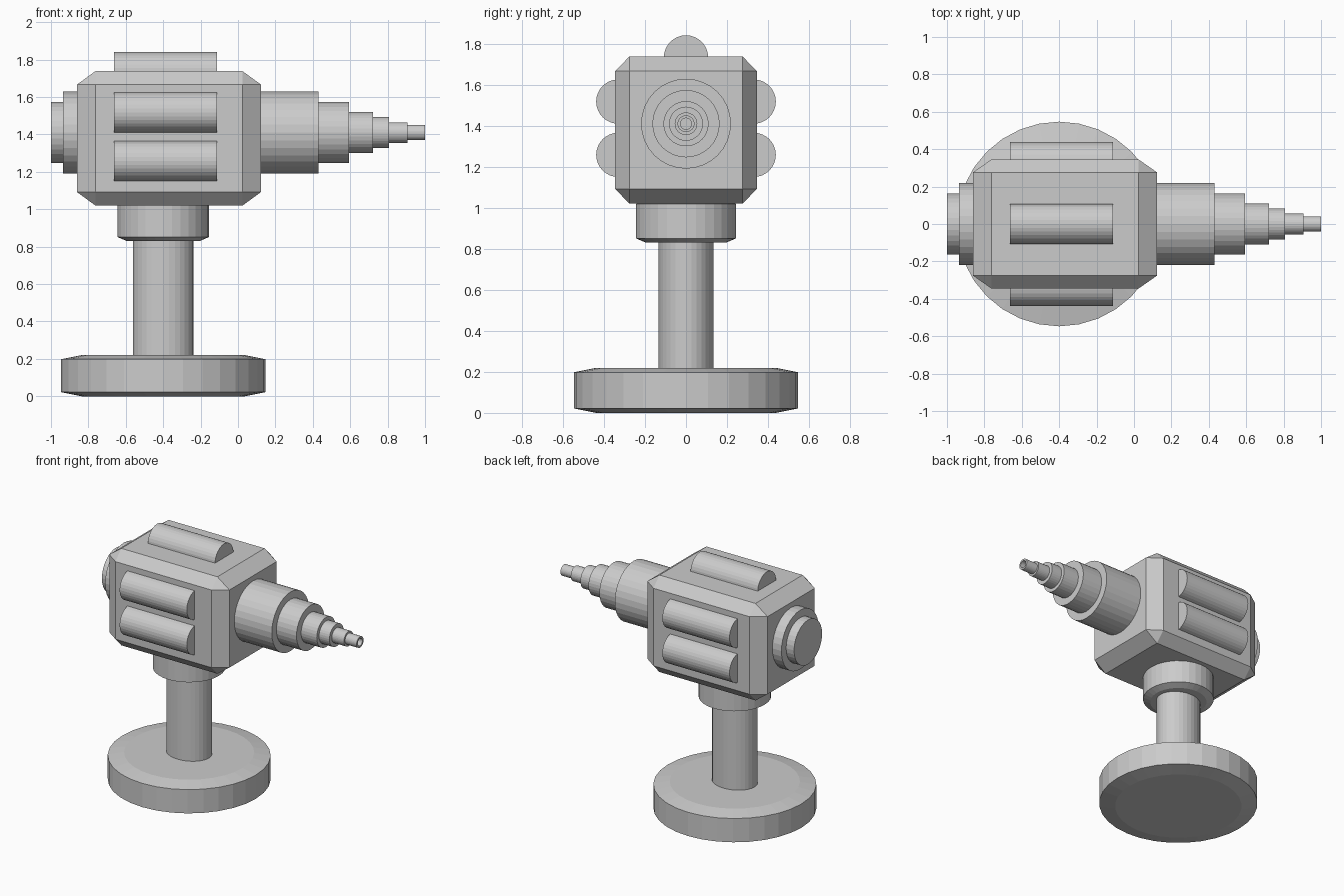
import bpy, bmesh, math
from mathutils import Matrix

if "Cube" in bpy.data.objects:
    bpy.data.objects.remove(bpy.data.objects["Cube"])

SIDES = 32
AXIS_Z = 1.41      # height of the barrel axis
POST_X = -0.40     # stand centre


def finish(name, bm, loc, scale=(1, 1, 1)):
    bmesh.ops.transform(bm, matrix=Matrix.Diagonal((*scale, 1)), verts=bm.verts)
    bmesh.ops.recalc_face_normals(bm, faces=bm.faces)
    mesh = bpy.data.meshes.new(name)
    bm.to_mesh(mesh)
    bm.free()
    obj = bpy.data.objects.new(name, mesh)
    obj.location = loc
    bpy.context.collection.objects.link(obj)
    return obj


def unit_cylinder():
    bm = bmesh.new()
    bmesh.ops.create_cone(bm, cap_ends=True, segments=SIDES,
                          radius1=1, radius2=1, depth=1)
    return bm


def post(name, rx, ry, z0, z1, chamfer=False):
    """Upright cylinder of the stand, with optional chamfered rims."""
    bm = unit_cylinder()
    if chamfer:
        for v in bm.verts:
            v.co.x *= 0.5
            v.co.y *= 0.5
        rims = [e for e in bm.edges if abs(e.verts[0].co.z - e.verts[1].co.z) < 1e-4]
        bmesh.ops.bevel(bm, geom=rims, offset=0.1, segments=1, affect='EDGES')
        rx, ry = rx * 2, ry * 2
    return finish(name, bm, (POST_X, 0, (z0 + z1) / 2), (rx, ry, z1 - z0))


def rod(name, x0, x1, r, y=0, z=AXIS_Z, hole=None):
    """Cylinder along x, with an optional (radius, depth) bore at its +x end."""
    bm = unit_cylinder()
    bmesh.ops.rotate(bm, verts=bm.verts, matrix=Matrix.Rotation(math.pi / 2, 3, 'Y'))
    bmesh.ops.transform(bm, matrix=Matrix.Diagonal((x1 - x0, r, r, 1)), verts=bm.verts)
    if hole:
        bm.normal_update()
        cap = max(bm.faces, key=lambda f: f.calc_center_median().x)
        bmesh.ops.inset_region(bm, faces=[cap], thickness=r - hole[0])
        bore = bmesh.ops.extrude_discrete_faces(bm, faces=[cap])['faces']
        bmesh.ops.translate(bm, vec=(-hole[1], 0, 0), verts=bore[0].verts)
    return finish(name, bm, ((x0 + x1) / 2, y, z))


# Stand
post("base", 0.547, 0.547, 0, 0.22, chamfer=True)
post("column", 0.162, 0.135, 0.2, 0.9)
post("collar", 0.244, 0.244, 0.83, 1.04, chamfer=True)

# Chamfered housing: bevelled unit cube stretched to size
bm = bmesh.new()
bmesh.ops.create_cube(bm, size=1)
bmesh.ops.bevel(bm, geom=bm.edges[:], offset=0.1, segments=1, affect='EDGES')
finish("housing", bm, (-0.369, 0, 1.379), (0.984, 0.69, 0.718))

# Stepped barrel with a bored tip
steps = [(0.43, 0.219), (0.594, 0.164), (0.722, 0.11), (0.807, 0.083), (0.906, 0.055)]
x = 0.08
for i, (end, r) in enumerate(steps):
    rod(f"barrel_step_{i + 1}", x, end, r)
    x = end
rod("barrel_tip", x, 1.0, 0.041, hole=(0.027, 0.08))

# Stepped rear cap
rod("rear_ring", -0.935, -0.82, 0.219)
rod("rear_cap", -1.0, -0.92, 0.164)

# Half-sunk cylinders on both sides and on top
for side, y in (("front", -0.33), ("back", 0.33)):
    for level, z in (("upper", 1.518), ("lower", 1.258)):
        rod(f"{side}_{level}_pod", -0.663, -0.113, 0.108, y, z)
rod("top_pod", -0.663, -0.113, 0.108, 0, 1.733)
